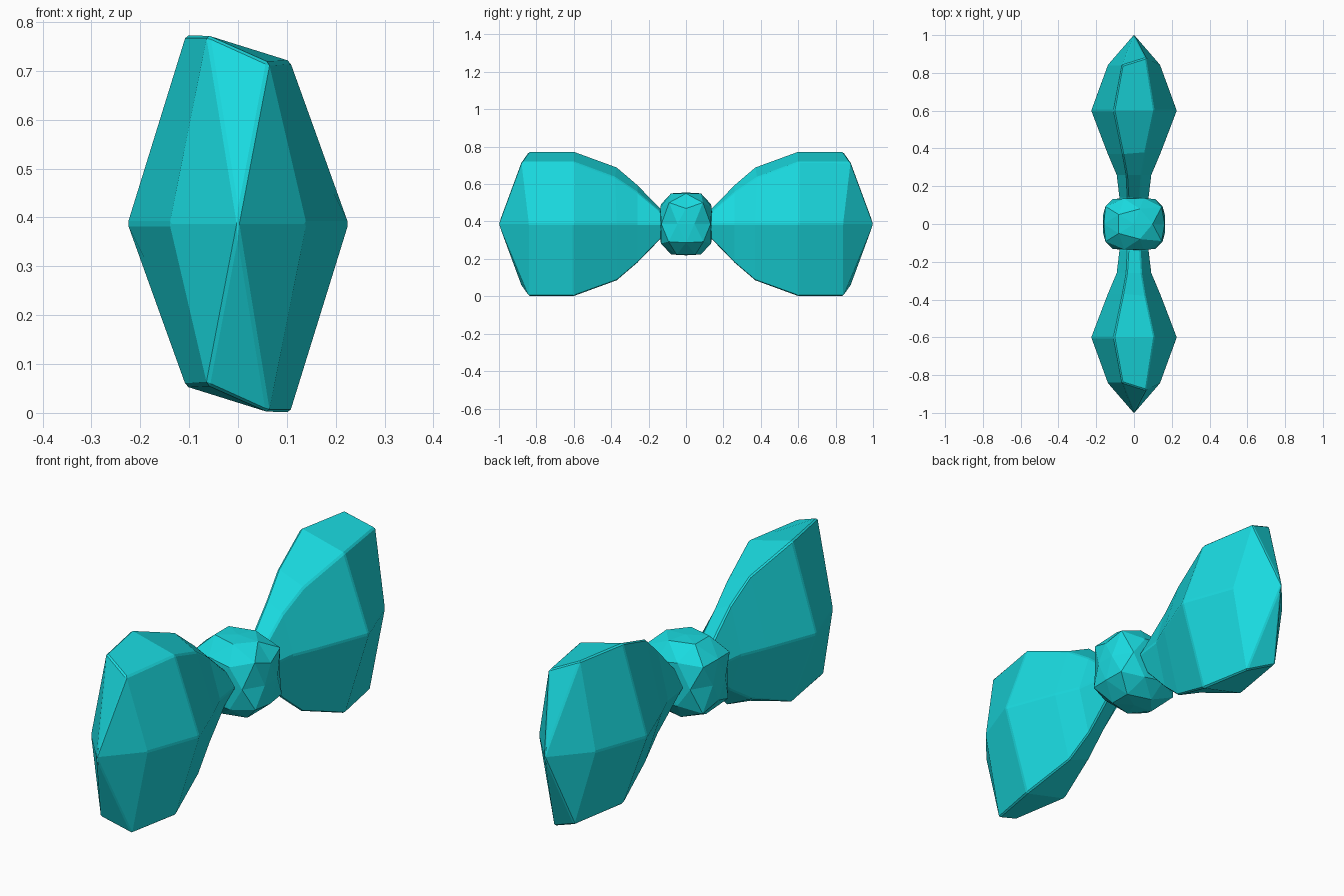
import bpy, bmesh
from mathutils import Vector

if "Cube" in bpy.data.objects:
    bpy.data.objects.remove(bpy.data.objects["Cube"])

ZC = 0.387  # height of the bow's centre line

mat = bpy.data.materials.new("teal_cloth")
mat.diffuse_color = (0.01, 0.7, 0.74, 1)
mat.use_nodes = True
mat.node_tree.nodes["Principled BSDF"].inputs["Base Color"].default_value = mat.diffuse_color


def finish(bm, name):
    bmesh.ops.recalc_face_normals(bm, faces=bm.faces)
    me = bpy.data.meshes.new(name)
    bm.to_mesh(me)
    bm.free()
    me.materials.append(mat)
    ob = bpy.data.objects.new(name, me)
    ob.location.z = ZC
    bpy.context.collection.objects.link(ob)
    return ob


# Lobe sections: y, y of short edge, side half width, top half width, tall edge, short edge
SECTIONS = [
    (0.08, 0.08, 0.075, 0.03, 0.05, 0.04),
    (0.14, 0.14, 0.08, 0.033, 0.085, 0.068),
    (0.26, 0.26, 0.093, 0.04, 0.21, 0.17),
    (0.37, 0.38, 0.14, 0.06, 0.304, 0.25),
    (0.60, 0.60, 0.228, 0.107, 0.387, 0.333),
    (0.84, 0.88, 0.14, 0.063, 0.387, 0.33),
]


def lobe(name, side):
    bm = bmesh.new()
    rings = []
    for y, ys, s, t, hi, lo in SECTIONS:
        pts = [(s, y, 0), (t, ys, lo), (-t, y, hi),
               (-s, y, 0), (-t, ys, -lo), (t, y, -hi)]
        rings.append([bm.verts.new((a, b * side, c)) for a, b, c in pts])
    for r0, r1 in zip(rings, rings[1:]):
        for i in range(6):
            j = (i + 1) % 6
            bm.faces.new((r0[i], r0[j], r1[j], r1[i]))
    # pointed outer end and closed inner end
    tip = bm.verts.new((0, 1.002 * side, 0))
    for i in range(6):
        bm.faces.new((rings[-1][i], rings[-1][(i + 1) % 6], tip))
    bm.faces.new(rings[0])
    ob = finish(bm, name)
    # narrow chamfer along the folds
    bev = ob.modifiers.new("chamfer", 'BEVEL')
    bev.width = 0.006
    bev.segments = 1
    bev.limit_method = 'ANGLE'
    bev.angle_limit = 0.5


lobe("front_lobe", -1)
lobe("back_lobe", 1)

# Centre knot: faceted ball pushed towards a rounded block
bm = bmesh.new()
bmesh.ops.create_icosphere(bm, subdivisions=2, radius=1)
for v in bm.verts:
    n = sum(abs(c) ** 4 for c in v.co) ** 0.25
    v.co = Vector((v.co.x / n * 0.165, v.co.y / n * 0.14, v.co.z / n * 0.168))
finish(bm, "knot")
